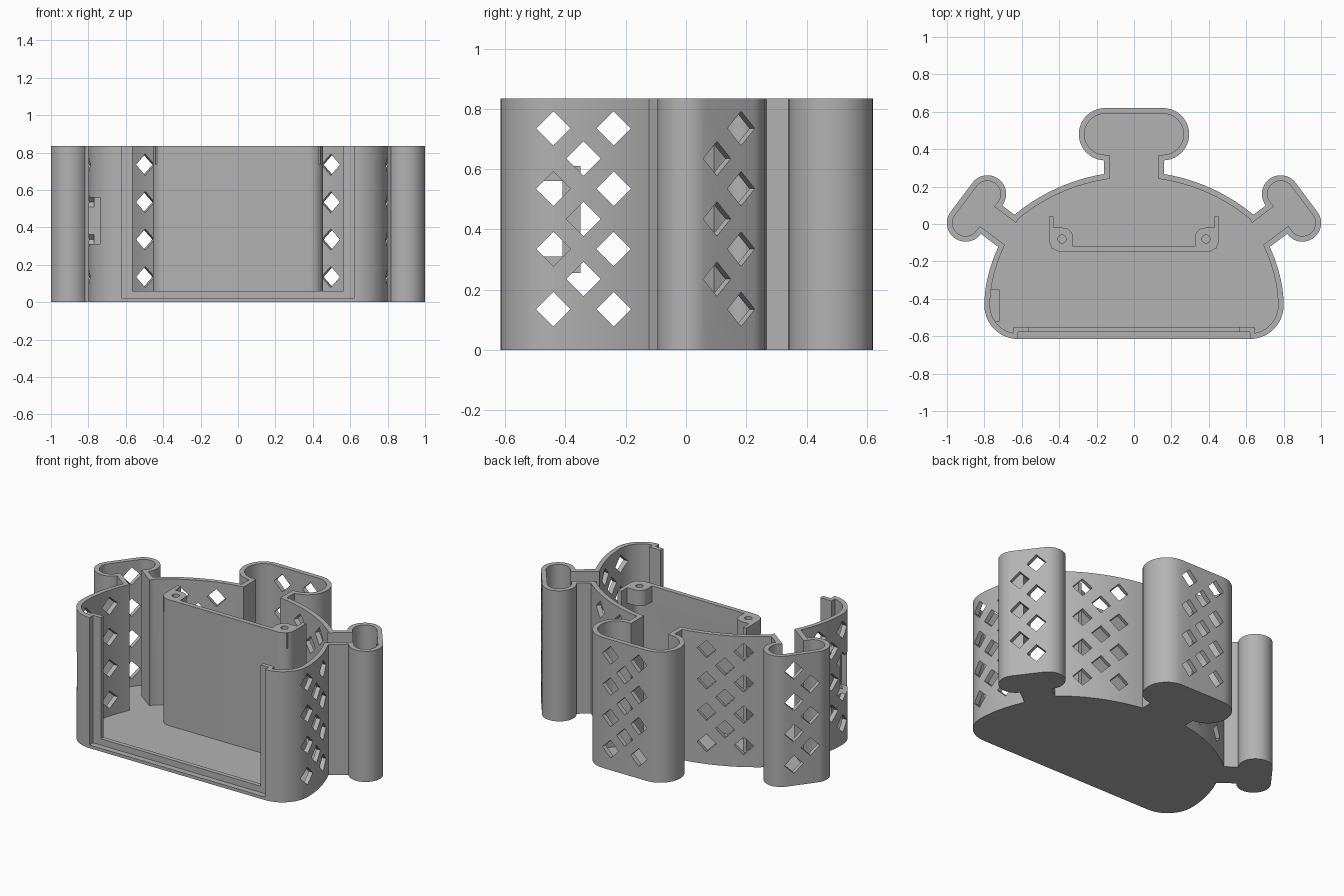
import bpy, bmesh
from math import sin, cos, pi, radians, atan2
from mathutils import Matrix, Vector

cube = bpy.data.objects.get("Cube")
if cube:
    bpy.data.objects.remove(cube)

H, WALL, FLOOR, OVER = 0.835, 0.03, 0.03, 1.0

grey = bpy.data.materials.new("matte_grey")
grey.use_nodes = True
grey.diffuse_color = (0.45, 0.45, 0.45, 1)
grey.node_tree.nodes["Principled BSDF"].inputs["Base Color"].default_value = grey.diffuse_color


def make(name, bm):
    bmesh.ops.recalc_face_normals(bm, faces=bm.faces)
    mesh = bpy.data.meshes.new(name)
    bm.to_mesh(mesh)
    bm.free()
    mesh.materials.append(grey)
    ob = bpy.data.objects.new(name, mesh)
    bpy.context.collection.objects.link(ob)
    return ob


def prism(name, pts, z0, z1):
    bm = bmesh.new()
    face = bm.faces.new([bm.verts.new((x, y, z0)) for x, y in pts])
    ext = bmesh.ops.extrude_face_region(bm, geom=[face])["geom"]
    bmesh.ops.translate(bm, vec=(0, 0, z1 - z0),
                        verts=[v for v in ext if isinstance(v, bmesh.types.BMVert)])
    return make(name, bm)


def box(name, x0, x1, y0, y1, z0, z1):
    return prism(name, [(x0, y0), (x1, y0), (x1, y1), (x0, y1)], z0, z1)


def boolean(target, tool, op):
    mod = target.modifiers.new("bool", 'BOOLEAN')
    mod.operation, mod.object, mod.solver = op, tool, 'EXACT'
    bpy.context.view_layer.objects.active = target
    bpy.ops.object.modifier_apply(modifier=mod.name)
    bpy.data.objects.remove(tool)


def arc(cx, cy, r, a0, a1, n):
    steps = [radians(a0 + (a1 - a0) * i / n) for i in range(n + 1)]
    return [(cx + r * cos(a), cy + r * sin(a)) for a in steps]


def mirrored(half):
    """Close a right-hand half outline with its mirror image."""
    return half + [(-x, y) for x, y in reversed(half) if abs(x) > 1e-6]


def body_outline(d):
    half = arc(0.62, -0.435, 0.18 - d, -90, 0, 14)
    for i in range(1, 11):
        t = i / 10
        half.append((0.80 - 0.08 * t * t - d, -0.435 + 0.31 * t + 0.015 * t * t))
    return mirrored(half + arc(0, -0.72, 1 - d, 50.2, 90, 18))


def place(pts, centre, direction):
    """Turn local points so that local +y looks along direction."""
    a = atan2(direction[1], direction[0]) - pi / 2
    return [(centre[0] + x * cos(a) - y * sin(a),
             centre[1] + x * sin(a) + y * cos(a)) for x, y in pts]


# pocket: centre, outward direction, half length, radius, neck half width, neck length
pockets = [((0, 0.48), (0, 1), 0.155, 0.14, 0.16, 0.33)]
pockets += [((s * 0.842, 0.083), (s * 0.8, 0.6), 0.097, 0.10, 0.095, 0.26) for s in (1, -1)]


def shape_pieces(d, z0, z1):
    """Body, pockets and necks, drawn in by the distance d."""
    pieces = [prism("piece", body_outline(d), z0, z1)]
    for centre, way, half, r, neck, length in pockets:
        stadium = arc(half, 0, r - d, -90, 90, 20) + arc(-half, 0, r - d, 90, 270, 20)
        pieces.append(prism("piece", place(stadium, centre, way), z0, z1))
        w = neck - d
        strip = [(-w, -length), (w, -length), (w, 0), (-w, 0)]
        pieces.append(prism("piece", place(strip, centre, way), z0, z1))
    return pieces


def merged(name, pieces):
    first = pieces[0]
    for p in pieces[1:]:
        boolean(first, p, 'UNION')
    first.name = name
    return first


# Shell with floor
shell = merged("shell", shape_pieces(0, 0, H))
cavity = merged("cavity", shape_pieces(WALL, FLOOR, OVER))
boolean(shell, cavity, 'DIFFERENCE')

# Front frame with panel slot
boolean(shell, box("frame", -0.645, 0.645, -0.60, -0.55, 0, H), 'UNION')
boolean(shell, box("slot", -0.62, 0.62, -0.8, -0.578, 0.02, OVER), 'DIFFERENCE')
boolean(shell, box("opening", -0.565, 0.565, -0.8, -0.53, 0.06, OVER), 'DIFFERENCE')

# Diamond vents
vents = bmesh.new()


def diamond_columns(centre, way, offsets, depth=0.08):
    """offsets: (sideways, holes) per column; columns of three sit half a step up."""
    w = Vector((way[0], way[1], 0)).normalized()
    side = Vector((-w.y, w.x, 0))
    up = Vector((0, 0, 1))
    turn = Matrix((side, up, w)).transposed().to_4x4()
    for off, count in offsets:
        for i in range(count):
            z = 0.135 + 0.2 * i + (0.1 if count == 3 else 0)
            pos = Vector((centre[0], centre[1], z)) + side * off
            bmesh.ops.create_cone(vents, cap_ends=True, segments=4, radius1=0.057,
                                  radius2=0.057, depth=2 * depth,
                                  matrix=Matrix.Translation(pos) @ turn)


three = [(-0.1, 4), (0, 3), (0.1, 4)]
diamond_columns((0, 0.605), (0, 1), three, 0.06)
for s in (1, -1):
    diamond_columns((s * 0.76, -0.34), (s, 0), three, 0.1)
    diamond_columns((s * 0.405, 0.18), (s * 0.405, 0.914), [(-0.11, 4), (0, 3), (0.11, 4)])
    diamond_columns((s * 0.91, 0.134), (s * 0.8, 0.6), [(s * 0.05, 4), (-s * 0.05, 3)], 0.05)
boolean(shell, make("vents", vents), 'DIFFERENCE')

# Side port with its inner frame
boolean(shell, box("port_frame", -0.77, -0.72, -0.52, -0.35, 0.255, 0.61), 'UNION')
boolean(shell, box("port", -0.95, -0.70, -0.57, -0.41, 0.31, 0.56), 'DIFFERENCE')

# Upright holder plate with returned ends
holder = prism("holder_plate", mirrored(
    arc(0.385, -0.08, 0.07, -90, 0, 10) + [(0.455, 0.04)]), 0.01, H)
boolean(holder, prism("inside", mirrored(
    arc(0.385, -0.075, 0.045, -90, 0, 10) + [(0.43, 0.2)]), -1, OVER), 'DIFFERENCE')

# Screw bosses at the top of the holder
for s in (1, -1):
    outline = [(0.44, -0.13), (0.44, -0.02)] + arc(0.38, -0.075, 0.055, 90, 180, 8) + [(0.325, -0.13)]
    boss = prism("boss", [(s * x, y) for x, y in outline], H - 0.1, H)
    boolean(holder, boss, 'UNION')
    hole = prism("hole", arc(s * 0.385, -0.08, 0.022, 0, 345, 23), H - 0.09, OVER)
    boolean(holder, hole, 'DIFFERENCE')

# Shading
bpy.ops.object.select_all(action='DESELECT')
for ob in (shell, holder):
    ob.select_set(True)
bpy.context.view_layer.objects.active = shell
bpy.ops.object.shade_smooth_by_angle(angle=radians(30))
